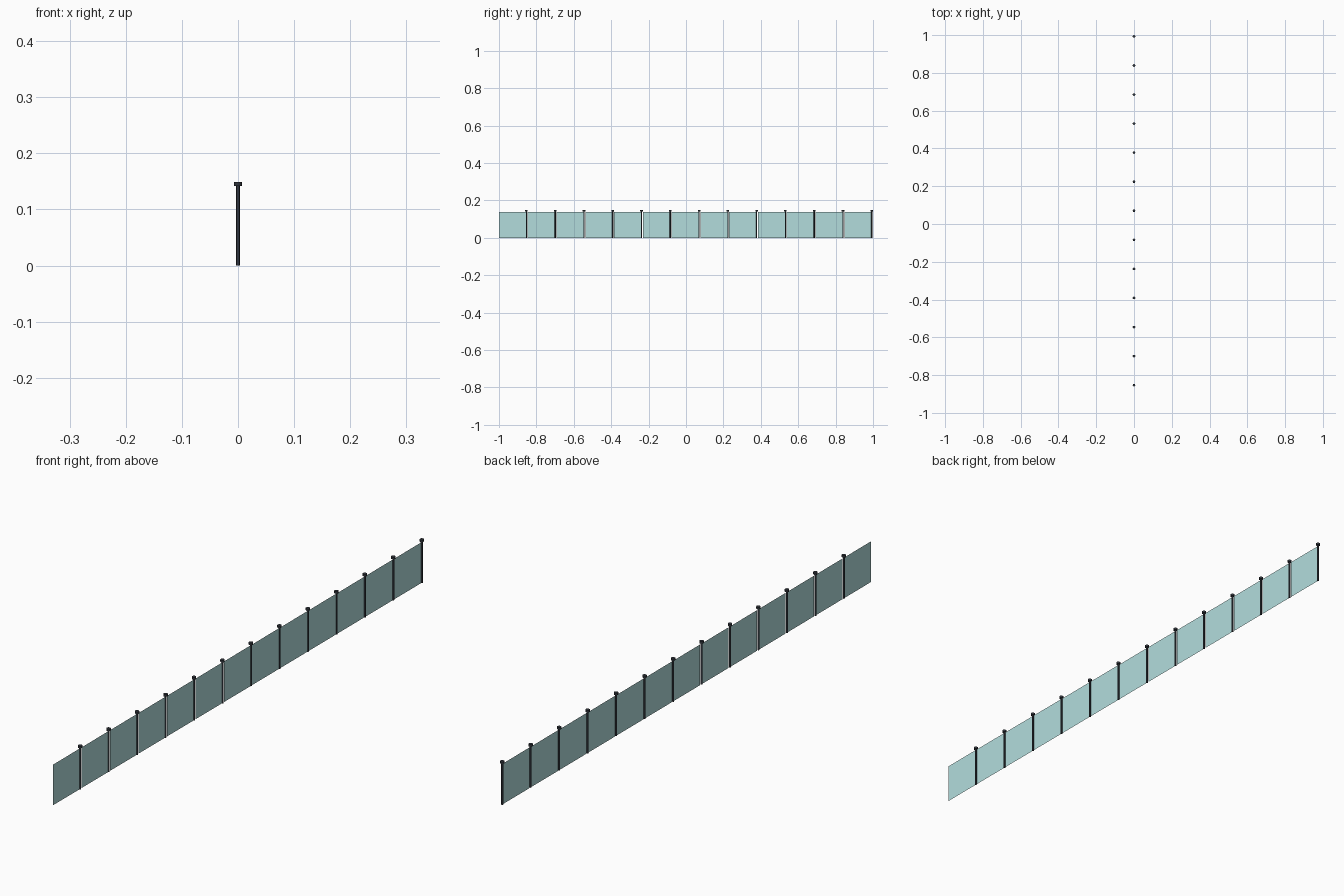
import bpy

if "Cube" in bpy.data.objects:
    bpy.data.objects.remove(bpy.data.objects["Cube"])

COUNT = 13
PITCH = 2 / COUNT
CAP_R = 0.007
POST_R = 0.0032


def material(name, color):
    m = bpy.data.materials.new(name)
    m.diffuse_color = color
    m.use_nodes = True
    m.node_tree.nodes["Principled BSDF"].inputs["Base Color"].default_value = m.diffuse_color
    return m


glass = material("glass", (0.45, 0.72, 0.72, 0.6))
metal = material("dark_metal", (0.03, 0.035, 0.045, 1))


def cylinder(name, radius, z0, z1, y):
    bpy.ops.mesh.primitive_cylinder_add(
        vertices=16, radius=radius, depth=z1 - z0, location=(0, y, (z0 + z1) / 2))
    ob = bpy.context.object
    ob.name = name
    ob.data.materials.append(metal)
    bpy.ops.object.shade_smooth_by_angle()


for i in range(COUNT):
    start = -1 + i * PITCH
    post_y = start + PITCH - CAP_R

    # Thin glass sheet reaching from the previous post to this one
    mesh = bpy.data.meshes.new("glass_panel")
    mesh.from_pydata([(0, start, 0), (0, post_y, 0), (0, post_y, 0.139), (0, start, 0.139)],
                     [], [(0, 1, 2, 3)])
    mesh.materials.append(glass)
    panel = bpy.data.objects.new("glass_panel", mesh)
    bpy.context.collection.objects.link(panel)

    # Round post with a wider flat cap
    cylinder("post", POST_R, 0, 0.142, post_y)
    cylinder("post_cap", CAP_R, 0.142, 0.149, post_y)
